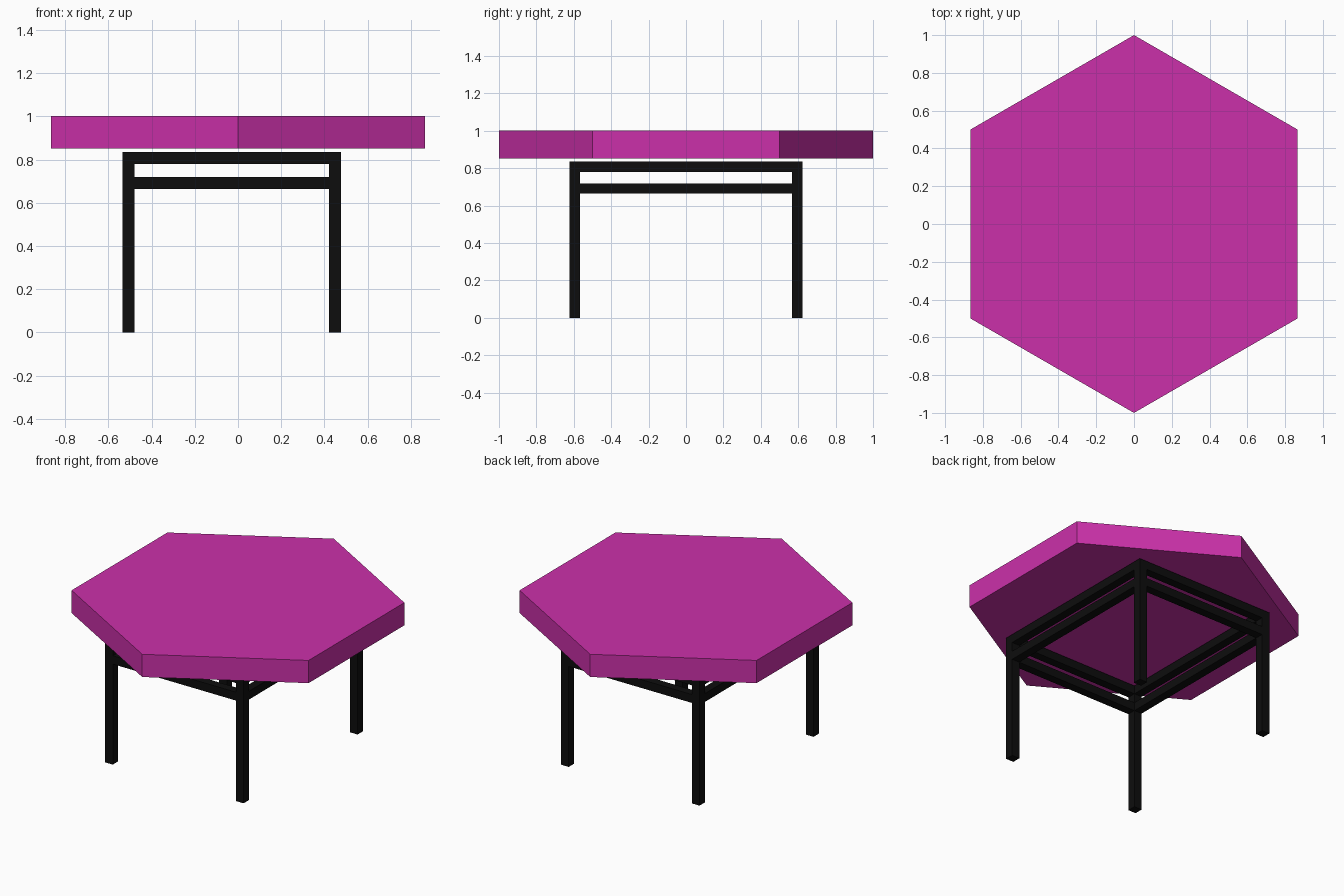
import bpy

if "Cube" in bpy.data.objects:
    bpy.data.objects.remove(bpy.data.objects["Cube"])

def material(name, color):
    m = bpy.data.materials.new(name)
    m.diffuse_color = color
    m.use_nodes = True
    m.node_tree.nodes["Principled BSDF"].inputs["Base Color"].default_value = m.diffuse_color
    return m

pink = material("magenta", (0.60, 0.03, 0.40, 1))
black = material("black", (0.004, 0.004, 0.004, 1))

def box(name, lo, hi):
    bpy.ops.mesh.primitive_cube_add(size=1, location=[(a + b) / 2 for a, b in zip(lo, hi)])
    o = bpy.context.object
    o.name = name
    o.scale = [b - a for a, b in zip(lo, hi)]
    bpy.ops.object.transform_apply(location=False, rotation=False, scale=True)
    o.data.materials.append(black)

# Hexagonal top, points along y
bpy.ops.mesh.primitive_cylinder_add(vertices=6, radius=1, depth=0.15, location=(0, 0, 0.926))
top = bpy.context.object
top.name = "table_top"
top.data.materials.append(pink)

# Frame extents and bar thickness
X0, X1, Y0, Y1, T = -0.535, 0.477, -0.623, 0.623, 0.056

# Legs
for xn, x in (("left", X0), ("right", X1 - T)):
    for yn, y in (("front", Y0), ("back", Y1 - T)):
        box(f"{yn}_{xn}_leg", (x, y, 0), (x + T, y + T, 0.78))

# Upper rails cap the legs, lower rails sit between them
for name, z0, z1, inset in (("upper", 0.78, 0.835, 0), ("lower", 0.664, 0.719, T)):
    for yn, y in (("front", Y0), ("back", Y1 - T)):
        box(f"{name}_{yn}_rail", (X0 + inset, y, z0), (X1 - inset, y + T, z1))
    for xn, x in (("left", X0), ("right", X1 - T)):
        box(f"{name}_{xn}_rail", (x, Y0 + T, z0), (x + T, Y1 - T, z1))
